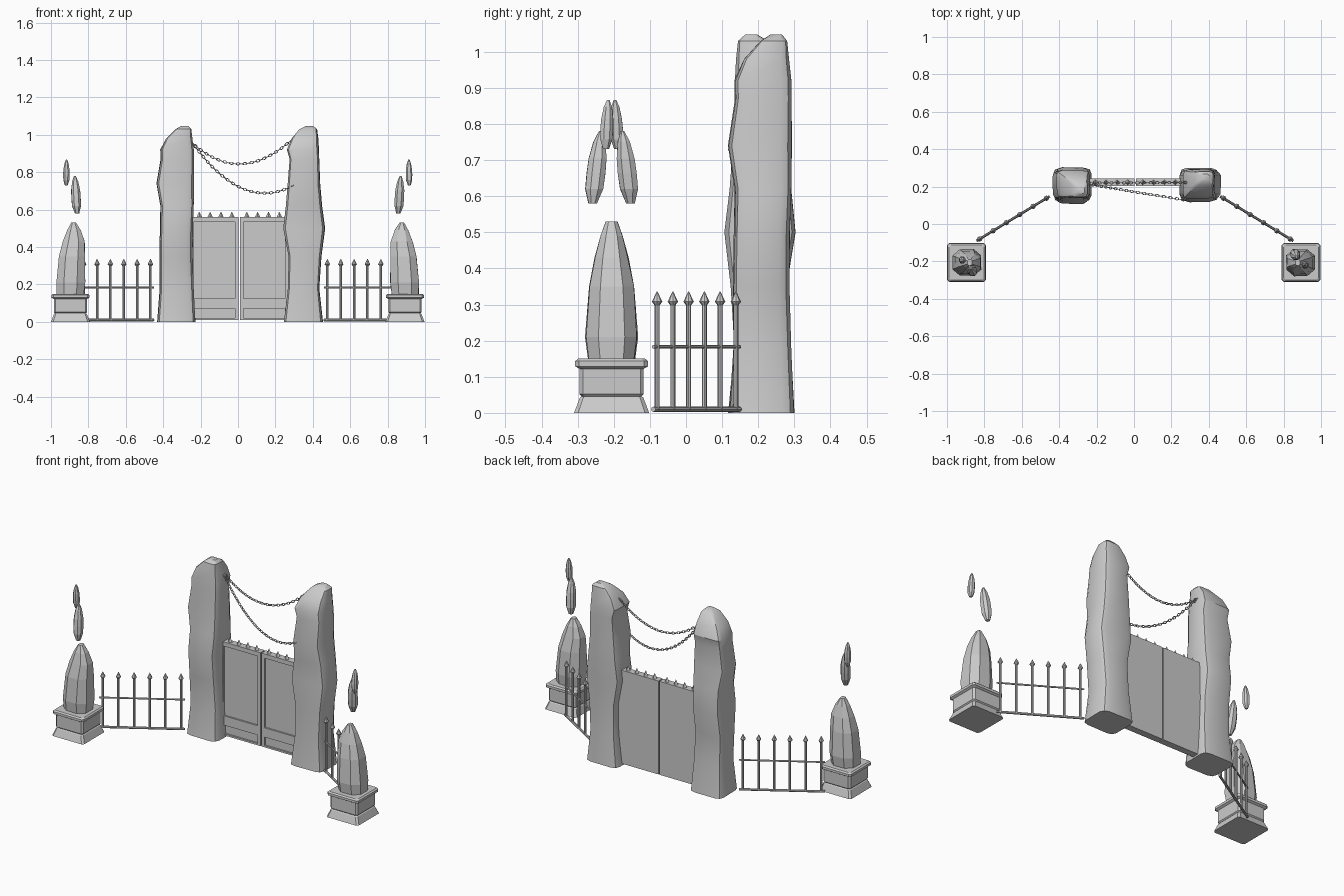
import bpy, bmesh, math, random
from mathutils import Vector, Matrix

if "Cube" in bpy.data.objects:
    bpy.data.objects.remove(bpy.data.objects["Cube"])

random.seed(4)


def finish(bm, name, smooth=None):
    bmesh.ops.recalc_face_normals(bm, faces=bm.faces)
    me = bpy.data.meshes.new(name)
    bm.to_mesh(me)
    bm.free()
    ob = bpy.data.objects.new(name, me)
    bpy.context.collection.objects.link(ob)
    if smooth:
        bpy.ops.object.select_all(action='DESELECT')
        ob.select_set(True)
        bpy.context.view_layer.objects.active = ob
        bpy.ops.object.shade_smooth_by_angle(angle=math.radians(smooth))
    return ob


def loft(name, rows, n, p, jitter=0, smooth=None):
    """Stack squarish rings; each row is z, x0, x1, y0, y1."""
    bm = bmesh.new()
    cmax = math.cos(math.pi / n)
    side = [1 - random.random() * jitter for _ in range(n)]
    rings = []
    for i, (z, x0, x1, y0, y1) in enumerate(rows):
        ring = []
        for k in range(n):
            a = math.tau * (k + 0.5) / n
            c, s = math.cos(a), math.sin(a)
            f = side[k] * (1 - random.random() * jitter * 0.4)
            x = math.copysign((abs(c) / cmax) ** p, c) * f
            y = math.copysign((abs(s) / cmax) ** p, s) * f
            ring.append(bm.verts.new(((x0 + x1) / 2 + (x1 - x0) / 2 * x,
                                      (y0 + y1) / 2 + (y1 - y0) / 2 * y, z)))
        rings.append(ring)
    for a, b in zip(rings, rings[1:]):
        for k in range(n):
            j = (k + 1) % n
            bm.faces.new((a[k], a[j], b[j], b[k]))
    bm.faces.new(rings[0][::-1])
    bm.faces.new(rings[-1])
    return finish(bm, name, smooth)


def copy_of(ob, name):
    c = ob.copy()
    c.name = name
    bpy.context.collection.objects.link(c)
    return c


def box(bm, x0, x1, y0, y1, z0, z1):
    m = Matrix.Translation(((x0 + x1) / 2, (y0 + y1) / 2, (z0 + z1) / 2)) \
        @ Matrix.Diagonal((x1 - x0, y1 - y0, z1 - z0, 1))
    bmesh.ops.create_cube(bm, size=1, matrix=m)


def rod(bm, a, b, r1, r2, n=8):
    a, b = Vector(a), Vector(b)
    d = b - a
    m = Matrix.Translation((a + b) / 2) @ d.to_track_quat('Z', 'Y').to_matrix().to_4x4()
    bmesh.ops.create_cone(bm, cap_ends=True, segments=n, radius1=r1, radius2=r2,
                          depth=d.length, matrix=m)


# Stone gate pillars: the right one is the left one turned a quarter
pillar = [(0, -.101, .110, -.103, .111), (.18, -.086, .100, -.083, .089),
          (.35, -.088, .094, -.094, .086), (.50, -.085, .095, -.114, .114),
          (.62, -.082, .100, -.098, .100), (.74, -.105, .102, -.087, .090),
          (.87, -.081, .101, -.083, .080), (.92, -.083, .100, -.080, .094),
          (.98, -.053, .093, -.077, .069), (1.03, .000, .086, -.070, .026),
          (1.047, .03, .07, -.048, -.008)]
left = loft("left_pillar", pillar, 12, .35, .05, 35)
left.location = (-.335, .205, 0)
left.scale = (1, .88, 1)
right = copy_of(left, "right_pillar")
right.location = (.354, .205, 0)
right.rotation_euler.z = math.pi / 2
right.scale = (.88, 1, 1)

# Gate leaves with raised frame, lower band and top spikes
MID = .007
for s, side_name in ((-1, "left"), (1, "right")):
    bm = bmesh.new()

    def span(a, b, *rest):
        x0, x1 = sorted((MID + s * a, MID + s * b))
        box(bm, x0, x1, *rest)
    span(.003, .265, .213, .243, .01, .56)
    span(.003, .022, .203, .2135, .01, .56)
    span(.245, .265, .203, .2135, .01, .56)
    span(.022, .245, .203, .2135, .535, .56)
    span(.022, .245, .203, .2135, .07, .125)
    span(.022, .245, .203, .2135, .01, .02)
    for i in range(4):
        x = MID + s * (.04 + i * .058)
        rod(bm, (x, .223, .558), (x, .223, .588), .015, .001, 4)
    finish(bm, side_name + "_gate_leaf")

# Fences running diagonally from pillar to plinth
for s, side_name in ((-1, "left"), (1, "right")):
    bm = bmesh.new()
    a = Vector((.005 + s * .83, -.08, 0))
    b = Vector((.005 + s * .473, .138, 0))
    ext = (b - a).normalized() * .02
    for z, r in ((.01, .007), (.183, .005)):
        up = Vector((0, 0, z))
        rod(bm, a - ext + up, b + ext + up, r, r)
    for i in range(6):
        x, y, _ = a.lerp(b, i / 5)
        rod(bm, (x, y, .006), (x, y, .305), .0068, .0068)
        rod(bm, (x, y, .298), (x, y, .308), .007, .0145)
        rod(bm, (x, y, .308), (x, y, .336), .0145, .001)
    finish(bm, side_name + "_fence", 35)

# Plinths with standing stone and two floating shards; right side is turned half round
steps = [(0, .104), (.042, .088), (.046, .083), (.052, .089), (.122, .089),
         (.129, .101), (.143, .101), (.15, .093)]
plinth = loft("left_plinth", [(z, -h, h, -h, h) for z, h in steps], 8, .13)
stone = loft("left_standing_stone",
             [(.148, -.078, .074, -.070, .070), (.21, -.080, .080, -.079, .079),
              (.35, -.066, .080, -.068, .068), (.43, -.045, .078, -.050, .052),
              (.49, -.020, .056, -.034, .034), (.53, .004, .030, -.017, .018)], 8, .8, .1)


def shard(name, cx, cy, z0, h, r, lx, ly):
    prof = [(0, .45), (.2, .95), (.42, 1), (.62, .95), (.85, .65), (1, .2)]
    rows = []
    for t, f in prof:
        x, y = cx + lx * (t - .5), cy + ly * (t - .5)
        rows.append((z0 + t * h, x - r * f, x + r * f, y - r * f, y + r * f))
    return loft(name, rows, 8, .85, .12)


low = shard("left_lower_shard", .030, -.041, .58, .20, .028, -.012, .022)
high = shard("left_upper_shard", -.022, .012, .73, .137, .019, .002, -.006)
for ob in (plinth, stone, low, high):
    ob.location = (-.896, -.206, 0)
    other = copy_of(ob, ob.name.replace("left", "right"))
    other.location = (.893, -.206, 0)
    other.rotation_euler.z = math.pi


# Hanging chains of alternating oval links
def add_link(bm, m, half=.0115, wide=.0062, r=.0022, nu=10, nv=5):
    rings = []
    for i in range(nu):
        a = math.tau * i / nu
        c = Vector((math.cos(a) * half, math.sin(a) * wide, 0))
        out = Vector((math.cos(a), math.sin(a), 0))
        rings.append([bm.verts.new(m @ (c + r * (math.cos(b) * out + math.sin(b) * Vector((0, 0, 1)))))
                      for b in (math.tau * j / nv for j in range(nv))])
    for i in range(nu):
        p, q = rings[i], rings[(i + 1) % nu]
        for j in range(nv):
            k = (j + 1) % nv
            bm.faces.new((p[j], q[j], q[k], p[k]))


def chain(name, p0, p1, p2):
    p0, p1, p2 = Vector(p0), Vector(p1), Vector(p2)
    pts = [p0 * (1 - t) ** 2 + p1 * 2 * t * (1 - t) + p2 * t * t for t in (i / 400 for i in range(401))]
    bm = bmesh.new()
    gap, count = .018, 0
    for a, b in zip(pts, pts[1:]):
        gap += (b - a).length
        if gap >= .018:
            gap -= .018
            m = Matrix.Translation(a) @ (b - a).to_track_quat('X', 'Z').to_matrix().to_4x4() \
                @ Matrix.Rotation(math.pi / 2 * (count % 2), 4, 'X')
            add_link(bm, m)
            count += 1
    finish(bm, name, 60)


chain("upper_chain", (-.24, .22, .952), (.015, .22, .727), (.285, .222, .972))
chain("lower_chain", (-.24, .212, .952), (.04, .165, .565), (.322, .12, .745))
